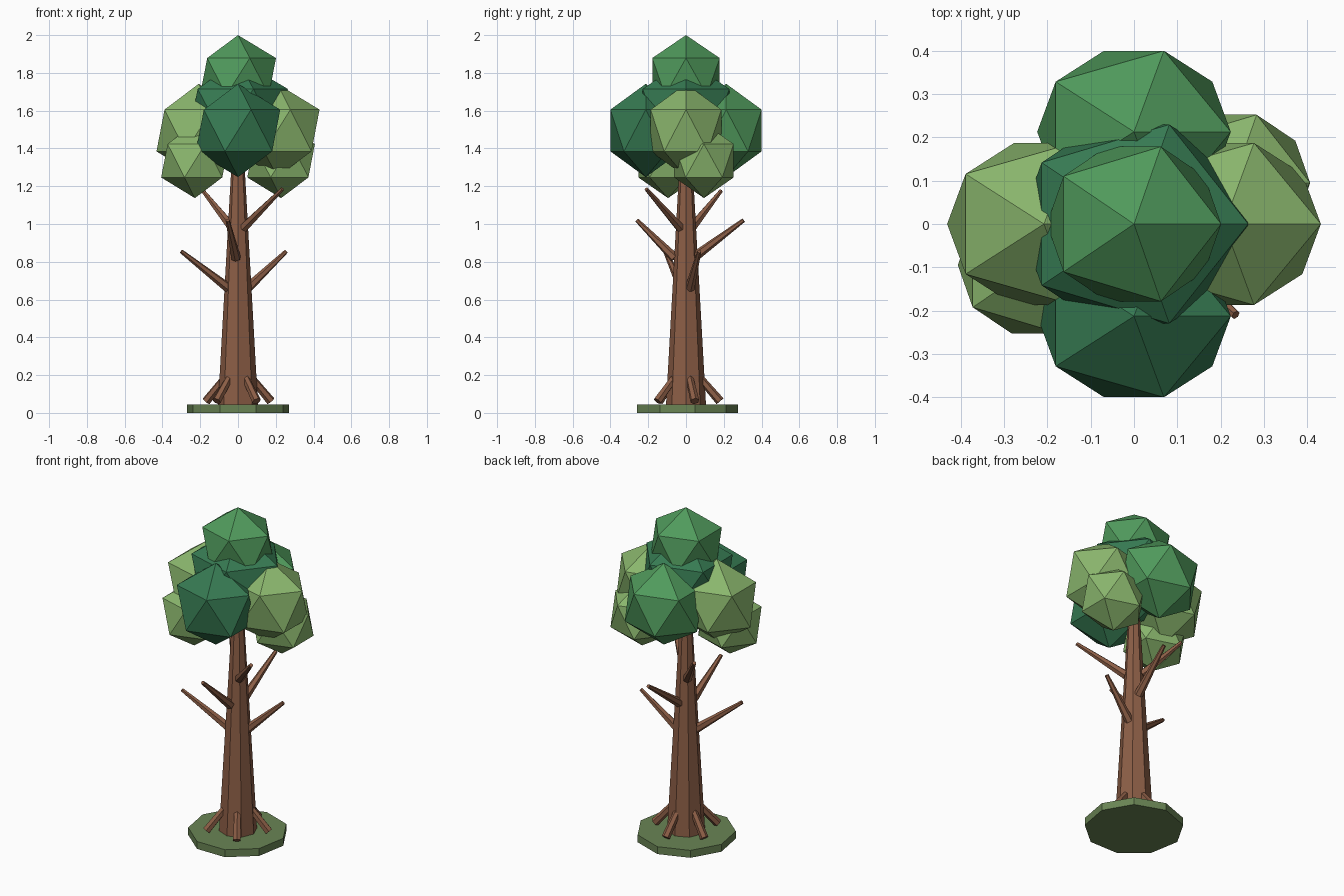
import bpy
import bmesh
from math import radians, sin, cos
from mathutils import Vector, Matrix

cube = bpy.data.objects.get("Cube")
if cube:
    bpy.data.objects.remove(cube, do_unlink=True)


def material(name, srgb):
    rgba = [((c / 255 + 0.055) / 1.055) ** 2.4 for c in srgb] + [1.0]
    mat = bpy.data.materials.new(name)
    mat.use_nodes = True
    mat.diffuse_color = rgba
    bsdf = next(n for n in mat.node_tree.nodes if n.type == 'BSDF_PRINCIPLED')
    bsdf.inputs["Base Color"].default_value = rgba
    bsdf.inputs["Roughness"].default_value = 0.9
    return mat


bark = material("bark brown", (140, 94, 70))
grass = material("grass green", (105, 132, 84))
light_leaf = material("light leaf green", (138, 182, 109))
mid_leaf = material("mid leaf green", (80, 154, 92))
deep_leaf = material("deep leaf green", (54, 122, 82))


def add_object(name, bm, mat):
    mesh = bpy.data.meshes.new(name)
    bm.to_mesh(mesh)
    bm.free()
    mesh.materials.append(mat)
    obj = bpy.data.objects.new(name, mesh)
    bpy.context.collection.objects.link(obj)
    return obj


def tapered_stick(name, start, end, r_start, r_end, sides, mat):
    """Flat-sided cone frustum running between two points."""
    start, end = Vector(start), Vector(end)
    axis = end - start
    if axis.x or axis.y:
        turn = axis.to_track_quat('Z', 'Y').to_matrix().to_4x4()
    else:
        turn = Matrix.Identity(4)
    bm = bmesh.new()
    bmesh.ops.create_cone(bm, cap_ends=True, segments=sides, radius1=r_start,
                          radius2=r_end, depth=axis.length,
                          matrix=Matrix.Translation((start + end) / 2) @ turn)
    return add_object(name, bm, mat)


def leaf_clump(name, centre, size, mat):
    """Twenty-sided foliage ball, stretched per axis."""
    bm = bmesh.new()
    bmesh.ops.create_icosphere(
        bm, subdivisions=1, radius=1,
        matrix=Matrix.Translation(centre) @ Matrix.Diagonal((*size, 1)))
    return add_object(name, bm, mat)


# Ground disc and trunk
tapered_stick("ground_disc", (0, 0, 0), (0, 0, 0.045), 0.275, 0.275, 9, grass)
tapered_stick("trunk", (0, 0, 0.04), (0, 0, 1.45), 0.106, 0.027, 8, bark)

# Roots fanned evenly around the trunk
for i in range(5):
    a = radians(15 + 72 * i)
    tapered_stick(f"root_{i + 1}",
                  (0.07 * cos(a), 0.07 * sin(a), 0.19),
                  (0.18 * cos(a), 0.18 * sin(a), 0.062),
                  0.02, 0.024, 6, bark)

# Bare branches: start point, tip point
branches = {
    "branch_low_left": ((0.05, 0.02, 0.66), (0.255, 0.07, 0.855)),
    "branch_low_right": ((-0.05, -0.02, 0.66), (-0.30, -0.11, 0.855)),
    "branch_mid_front": ((-0.01, -0.06, 0.82), (-0.055, -0.26, 1.02)),
    "branch_mid_back": ((0.01, 0.05, 0.83), (0.04, 0.305, 1.02)),
    "branch_high_left": ((0.03, -0.03, 0.98), (0.235, -0.21, 1.185)),
    "branch_high_right": ((-0.03, 0.03, 0.98), (-0.185, 0.185, 1.175)),
}
for name, (start, tip) in branches.items():
    tapered_stick(name, start, tip, 0.026, 0.011, 6, bark)

# Crown: core and top
leaf_clump("crown_core", (0, 0, 1.59), (0.295, 0.27, 0.28), deep_leaf)
leaf_clump("crown_top", (0, 0, 1.78), (0.225, 0.21, 0.22), mid_leaf)

# Crown: four large clumps around the core
big = (0.25, 0.22, 0.247)
leaf_clump("clump_front", (0, -0.213, 1.495), big, deep_leaf)
leaf_clump("clump_back", (0, 0.213, 1.495), big, mid_leaf)
leaf_clump("clump_left", (0.208, 0, 1.495), big, light_leaf)
leaf_clump("clump_right", (-0.208, 0, 1.495), big, light_leaf)

# Crown: two small clumps hanging below the sides
for side, s in (("left", 1), ("right", -1)):
    leaf_clump(f"low_clump_{side}", (0.228 * s, 0.095 * s, 1.335),
               (0.2, 0.185, 0.198), light_leaf)
